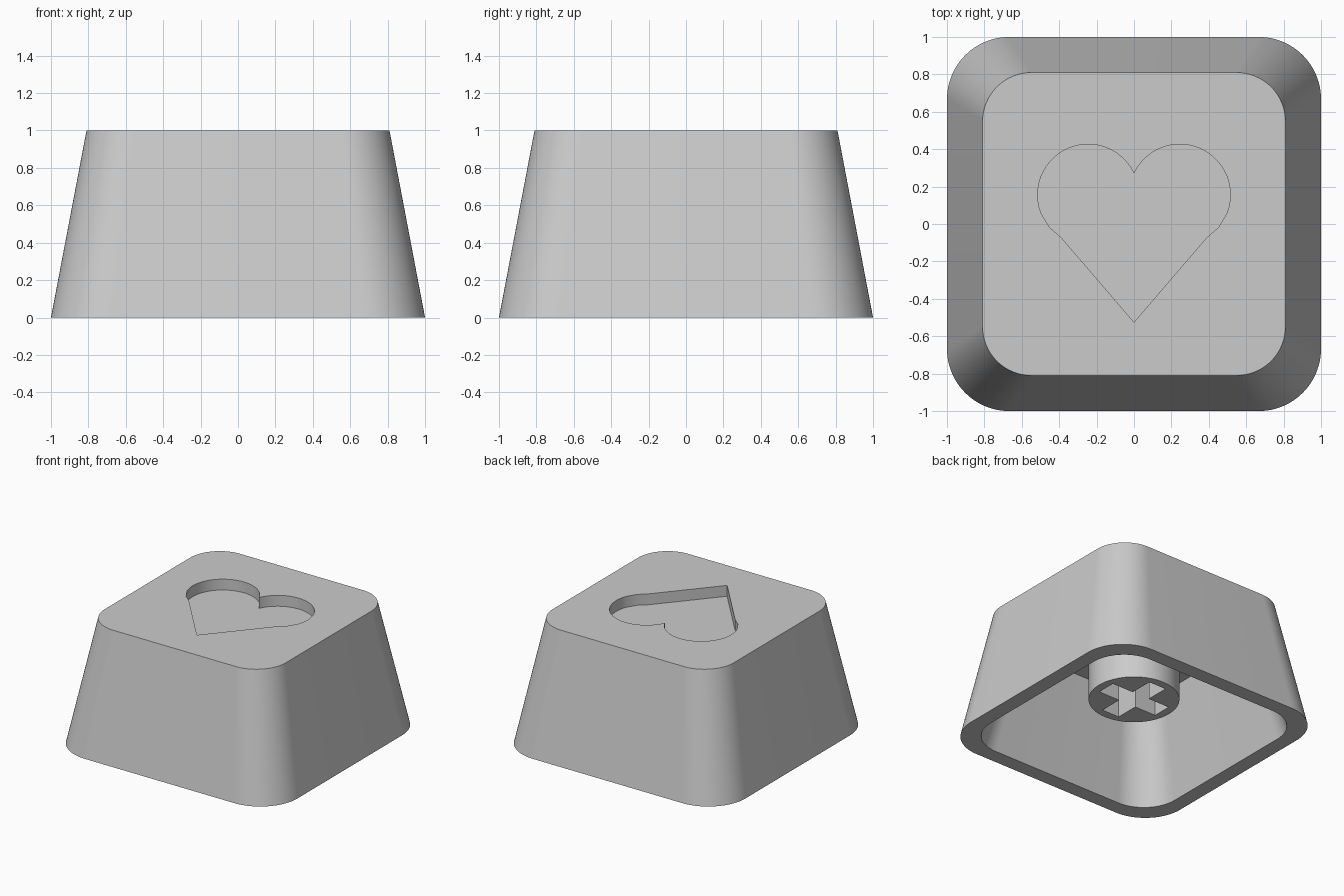
import bpy, bmesh
from math import cos, sin, pi, radians

if "Cube" in bpy.data.objects:
    bpy.data.objects.remove(bpy.data.objects["Cube"], do_unlink=True)

TOP, CEILING, STEM_BASE = 1.0, 0.797, 0.267

plastic = bpy.data.materials.new("grey plastic")
plastic.use_nodes = True
grey = (0.6, 0.6, 0.6, 1)
plastic.diffuse_color = grey
plastic.node_tree.nodes["Principled BSDF"].inputs["Base Color"].default_value = grey


def arc(cx, cy, r, start, end, steps):
    angles = [radians(start + (end - start) * i / steps) for i in range(steps + 1)]
    return [(cx + r * cos(a), cy + r * sin(a)) for a in angles]


def rounded_square(half, radius):
    c = half - radius
    points = []
    for i, (sx, sy) in enumerate([(1, 1), (-1, 1), (-1, -1), (1, -1)]):
        points += arc(sx * c, sy * c, radius, 90 * i, 90 * i + 90, 24)
    return points


def loft(name, sections):
    """Closed solid through (outline, height) sections, capped at both ends."""
    bm = bmesh.new()
    rings = [[bm.verts.new((x, y, z)) for x, y in outline] for outline, z in sections]
    for low, high in zip(rings, rings[1:]):
        n = len(low)
        for i in range(n):
            j = (i + 1) % n
            bm.faces.new((low[i], low[j], high[j], high[i]))
    bm.faces.new(rings[0])
    bm.faces.new(rings[-1])
    bmesh.ops.recalc_face_normals(bm, faces=bm.faces)
    mesh = bpy.data.meshes.new(name)
    bm.to_mesh(mesh)
    bm.free()
    mesh.materials.append(plastic)
    obj = bpy.data.objects.new(name, mesh)
    bpy.context.collection.objects.link(obj)
    return obj


def carve(obj, cutter):
    """Subtract the cutter from the part, then discard the cutter."""
    mod = obj.modifiers.new("carve", "BOOLEAN")
    mod.operation, mod.solver, mod.object = "DIFFERENCE", "EXACT", cutter
    bpy.context.view_layer.objects.active = obj
    bpy.ops.object.modifier_apply(modifier=mod.name)
    bpy.data.objects.remove(cutter, do_unlink=True)


def smooth(obj):
    bpy.ops.object.select_all(action="DESELECT")
    obj.select_set(True)
    bpy.context.view_layer.objects.active = obj
    bpy.ops.object.shade_smooth_by_angle(angle=radians(30))


# Hollow tapered cap: ceiling, inside of the walls, rim, outside, top face
cap = loft("cap_shell", [(rounded_square(0.69, 0.224), CEILING),
                         (rounded_square(0.88, 0.293), 0),
                         (rounded_square(1, 0.333), 0),
                         (rounded_square(0.81, 0.263), TOP)])

# Heart recess in the top face: point, right lobe, notch and mirrored lobe
lobe_x, lobe_y, lobe_r = 0.245, 0.156, 0.27
notch = (0, lobe_y + (lobe_r ** 2 - lobe_x ** 2) ** 0.5)
right_lobe = arc(lobe_x, lobe_y, lobe_r, -58, -22, 2) + arc(lobe_x, lobe_y, lobe_r, -18, 152, 40)
left_lobe = [(-x, y) for x, y in reversed(right_lobe)]
heart = [(0, -0.525)] + right_lobe + [notch] + left_lobe
carve(cap, loft("heart_cutter", [(heart, TOP - 0.088), (heart, TOP + 0.1)]))
smooth(cap)

# Round stem hanging from the ceiling, with a cross-shaped socket right through
ring = arc(0, 0, 0.333, 0, 360, 64)[:-1]
stem = loft("stem", [(ring, STEM_BASE), (ring, CEILING)])
reach, thin = 0.267, 0.077
cross = []
for k in range(4):
    c, s = round(cos(k * pi / 2)), round(sin(k * pi / 2))
    for x, y in [(reach, -thin), (reach, thin), (thin, thin)]:
        cross.append((x * c - y * s, x * s + y * c))
carve(stem, loft("cross_cutter", [(cross, STEM_BASE - 0.1), (cross, CEILING + 0.1)]))
smooth(stem)
